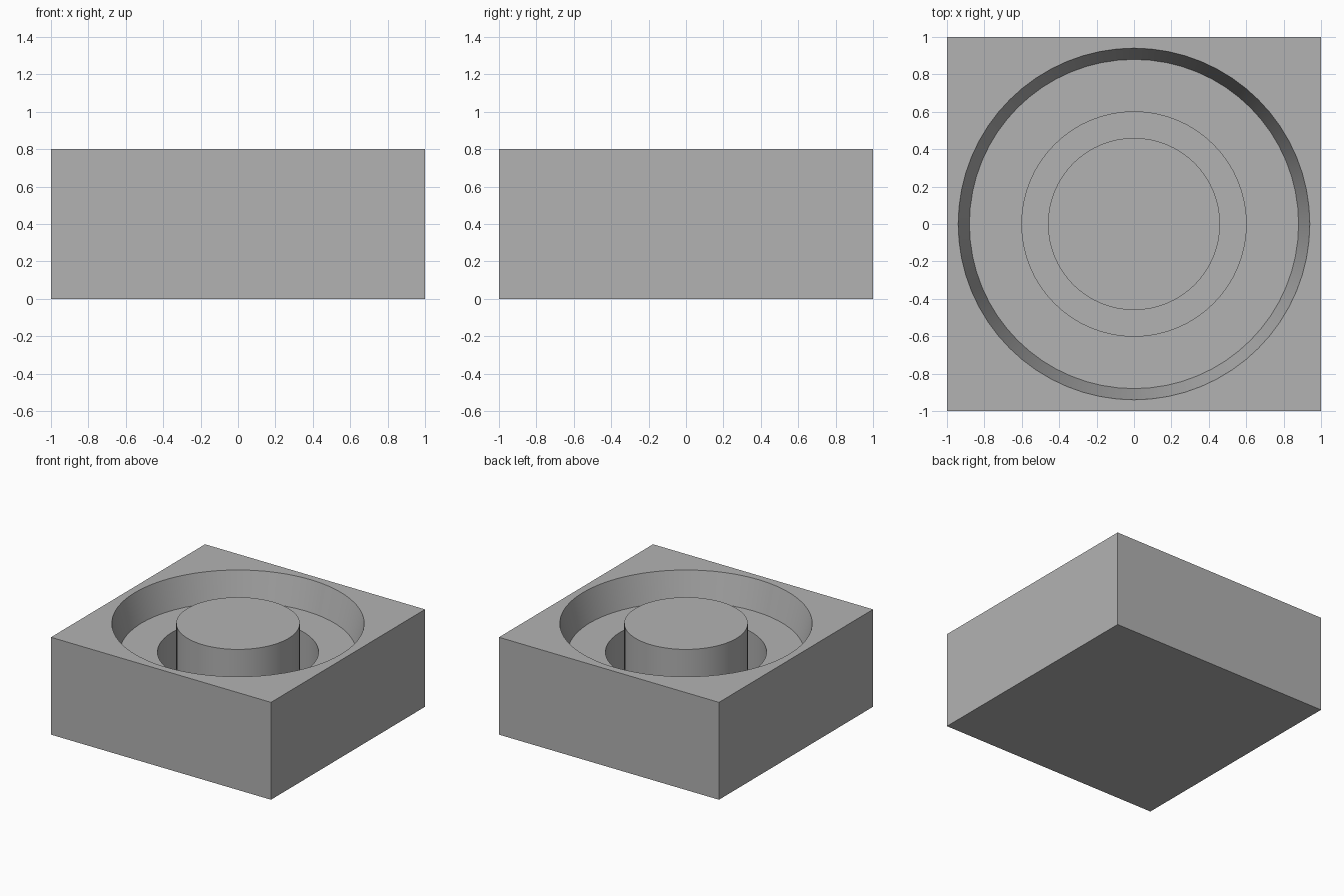
import bpy
import bmesh
import math

SIDES = 64
HEIGHT = 0.8
LEDGE_Z = 0.565
FLOOR_Z = 0.12
POST_R, WELL_R, LEDGE_R, RIM_R = 0.46, 0.6, 0.88, 0.94

default = bpy.data.objects.get("Cube")
if default:
    bpy.data.objects.remove(default, do_unlink=True)

grey = bpy.data.materials.new("plain grey")
grey.use_nodes = True
colour = (0.448, 0.448, 0.448, 1)
grey.diffuse_color = colour
grey.node_tree.nodes["Principled BSDF"].inputs["Base Color"].default_value = colour


def lathe(name, profile):
    """Revolve a closed (radius, height) profile into a ring-shaped solid."""
    bm = bmesh.new()
    rings = []
    for i in range(SIDES):
        a = math.tau * i / SIDES
        rings.append([bm.verts.new((r * math.cos(a), r * math.sin(a), z)) for r, z in profile])
    count = len(profile)
    for i in range(SIDES):
        here, after = rings[i], rings[(i + 1) % SIDES]
        for j in range(count):
            k = (j + 1) % count
            bm.faces.new((here[j], after[j], after[k], here[k]))
    bmesh.ops.recalc_face_normals(bm, faces=bm.faces)
    mesh = bpy.data.meshes.new(name)
    bm.to_mesh(mesh)
    bm.free()
    obj = bpy.data.objects.new(name, mesh)
    bpy.context.collection.objects.link(obj)
    return obj


# Square block
bpy.ops.mesh.primitive_cube_add(size=1, location=(0, 0, HEIGHT / 2))
block = bpy.context.object
block.name = "socket_block"
block.scale = (2, 2, HEIGHT)
bpy.ops.object.transform_apply(location=True, rotation=False, scale=True)
block.data.materials.append(grey)

# Stepped groove: tapered rim, flat ledge, deep well around the centre post
above = 0.1
flare = RIM_R + above * (RIM_R - LEDGE_R) / (HEIGHT - LEDGE_Z)
groove = lathe("groove_cutter", [
    (POST_R, FLOOR_Z), (WELL_R, FLOOR_Z), (WELL_R, LEDGE_Z),
    (LEDGE_R, LEDGE_Z), (flare, HEIGHT + above), (POST_R, HEIGHT + above),
])
groove.data.materials.append(grey)
groove.hide_render = True

# Cut the groove, leaving the post standing
cut = block.modifiers.new("groove", "BOOLEAN")
cut.operation = "DIFFERENCE"
cut.solver = "EXACT"
cut.object = groove
bpy.ops.object.select_all(action="DESELECT")
block.select_set(True)
bpy.context.view_layer.objects.active = block
bpy.ops.object.modifier_apply(modifier=cut.name)
bpy.data.objects.remove(groove, do_unlink=True)

# Round walls smooth, corners sharp
bpy.ops.object.shade_smooth_by_angle(angle=math.radians(30))
